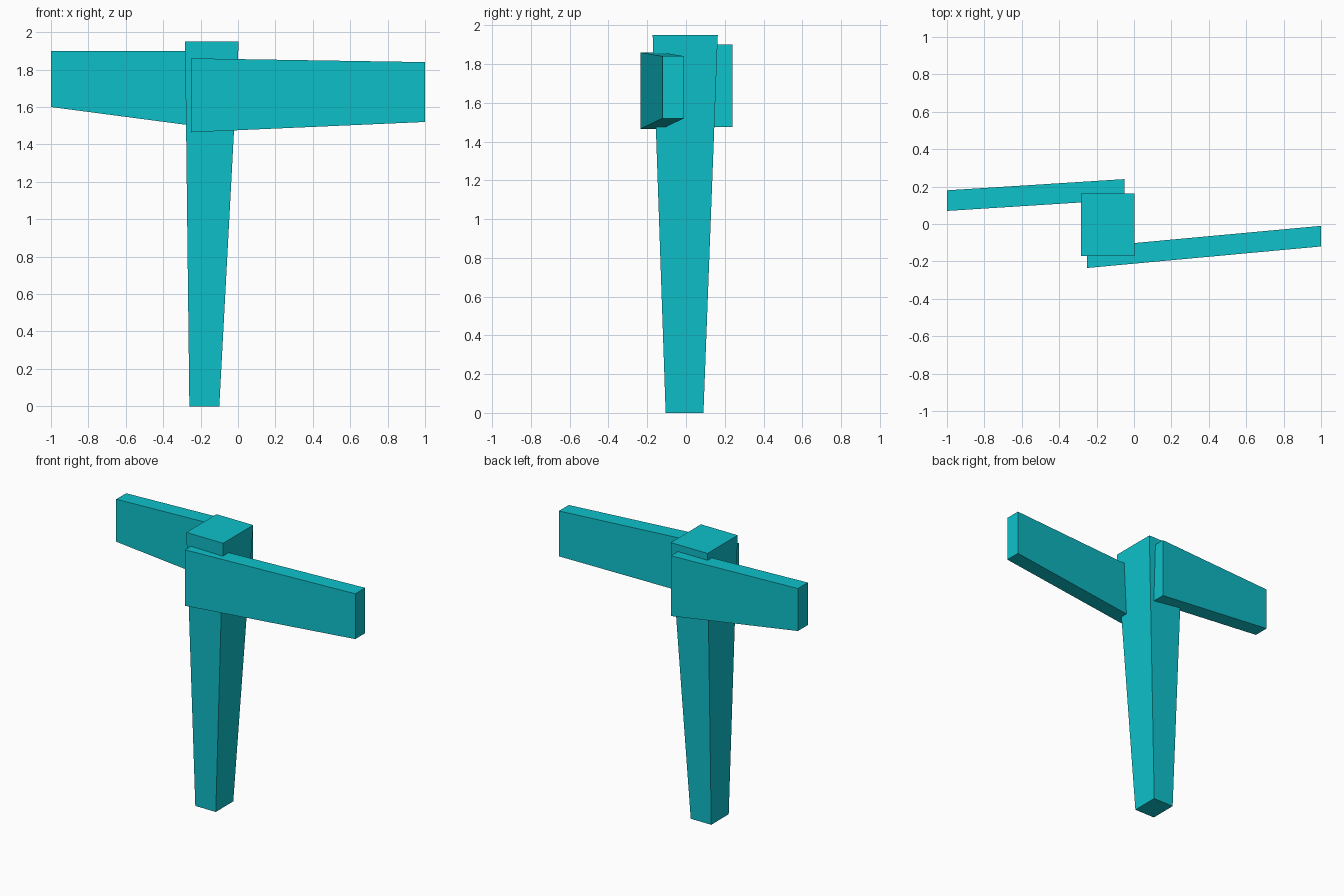
import bpy
import bmesh

# Remove the default cube
default = bpy.data.objects.get("Cube")
if default:
    bpy.data.objects.remove(default, do_unlink=True)

# Single flat colour
teal = bpy.data.materials.new("turquoise")
teal.use_nodes = True
COLOUR = (0.0044, 0.539, 0.597, 1.0)
teal.diffuse_color = COLOUR
teal.node_tree.nodes["Principled BSDF"].inputs["Base Color"].default_value = COLOUR


def loft(name, start, end):
    """Join two four-cornered sections into a closed, flat-shaded tapered beam."""
    bm = bmesh.new()
    a = [bm.verts.new(p) for p in start]
    b = [bm.verts.new(p) for p in end]
    bm.faces.new(a)
    bm.faces.new(b)
    for i in range(4):
        j = (i + 1) % 4
        bm.faces.new((a[i], a[j], b[j], b[i]))
    bmesh.ops.recalc_face_normals(bm, faces=bm.faces)
    mesh = bpy.data.meshes.new(name)
    bm.to_mesh(mesh)
    bm.free()
    mesh.materials.append(teal)
    obj = bpy.data.objects.new(name, mesh)
    bpy.context.collection.objects.link(obj)
    return obj


def level_section(z, x0, x1, y0, y1):
    return [(x0, y0, z), (x1, y0, z), (x1, y1, z), (x0, y1, z)]


def upright_section(x, y0, y1, z0, z1):
    return [(x, y0, z0), (x, y1, z0), (x, y1, z1), (x, y0, z1)]


# Tapered post, wider at the top
loft("post",
     level_section(0, -0.26, -0.10, -0.105, 0.09),
     level_section(1.95, -0.283, 0.004, -0.172, 0.164))

# Sign board on the front, pointing left
loft("front_board",
     upright_section(-0.25, -0.235, -0.125, 1.465, 1.86),
     upright_section(1.0, -0.12, -0.01, 1.52, 1.84))

# Sign board on the back, pointing right
loft("back_board",
     upright_section(-0.05, 0.13, 0.24, 1.475, 1.90),
     upright_section(-1.0, 0.07, 0.18, 1.60, 1.90))
